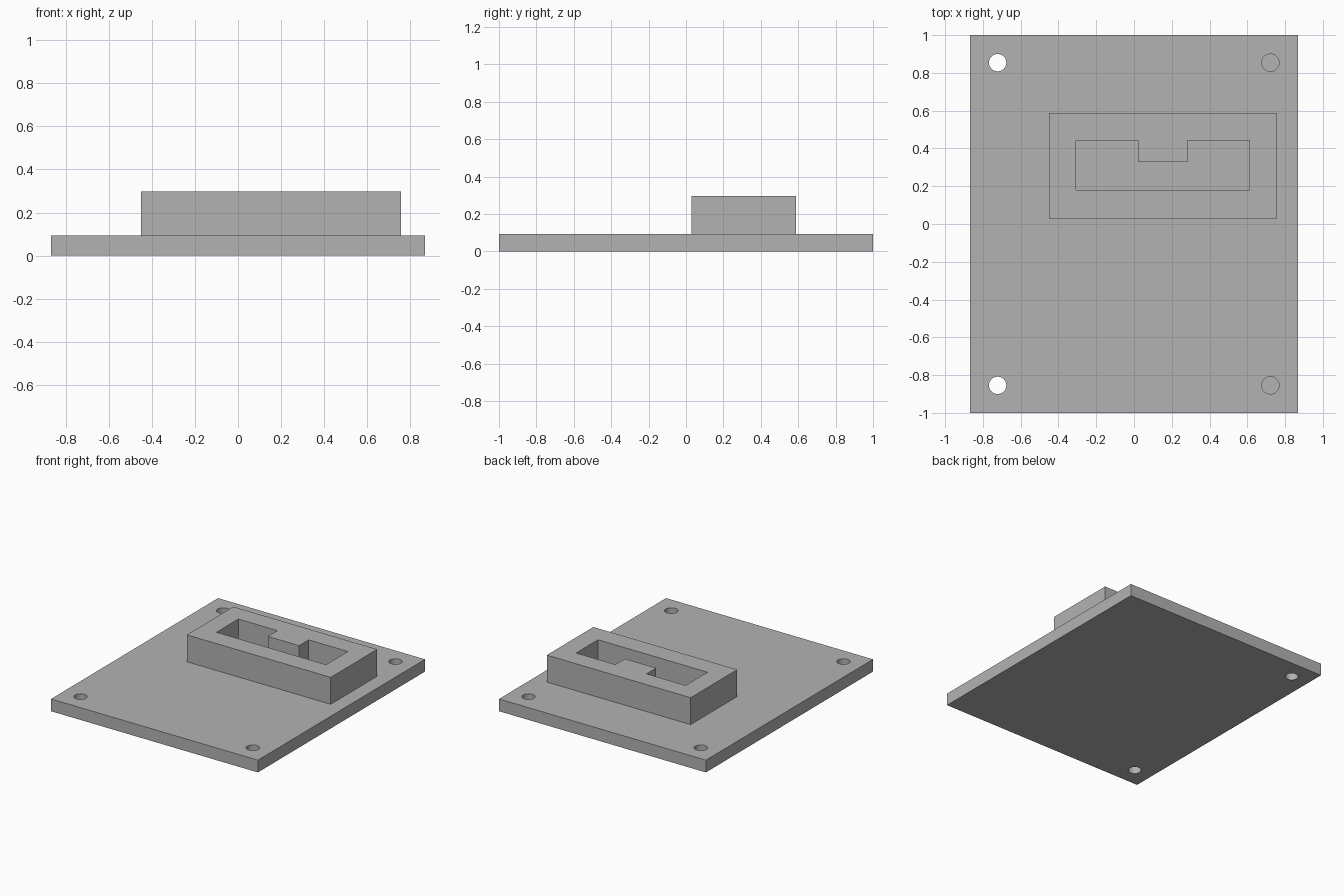
import bpy
import bmesh
from math import cos, sin, tau, radians

# Remove the default cube only
if "Cube" in bpy.data.objects:
    bpy.data.objects.remove(bpy.data.objects["Cube"], do_unlink=True)

# Single grey material
grey = bpy.data.materials.new("plain grey")
grey.use_nodes = True
colour = (0.45, 0.45, 0.45, 1)
grey.diffuse_color = colour
grey.node_tree.nodes["Principled BSDF"].inputs["Base Color"].default_value = colour


def prism(name, outline, z0, z1):
    """Extrude a counter-clockwise outline from z0 up to z1."""
    bm = bmesh.new()
    base = bm.faces.new([bm.verts.new((x, y, z0)) for x, y in outline])
    top = bmesh.ops.extrude_face_region(bm, geom=[base])["geom"]
    bmesh.ops.translate(bm, vec=(0, 0, z1 - z0),
                        verts=[g for g in top if isinstance(g, bmesh.types.BMVert)])
    bmesh.ops.recalc_face_normals(bm, faces=bm.faces)
    mesh = bpy.data.meshes.new(name)
    bm.to_mesh(mesh)
    bm.free()
    mesh.materials.append(grey)
    obj = bpy.data.objects.new(name, mesh)
    bpy.context.collection.objects.link(obj)
    return obj


def rectangle(x0, x1, y0, y1):
    return [(x0, y0), (x1, y0), (x1, y1), (x0, y1)]


def circle(cx, cy, r, sides=32):
    return [(cx + r * cos(tau * i / sides), cy + r * sin(tau * i / sides))
            for i in range(sides)]


def cut(target, cutter):
    """Subtract the cutter, then discard it."""
    mod = target.modifiers.new("cut", 'BOOLEAN')
    mod.operation = 'DIFFERENCE'
    mod.solver = 'EXACT'
    mod.object = cutter
    bpy.context.view_layer.objects.active = target
    bpy.ops.object.modifier_apply(modifier=mod.name)
    bpy.data.objects.remove(cutter, do_unlink=True)


PLATE_TOP = 0.093
BLOCK_TOP = 0.297

# Base plate: through holes on the -x side, blind holes on the +x side
plate = prism("base_plate", rectangle(-0.867, 0.867, -1, 1), 0, PLATE_TOP)
for side, floor in ((-1, -0.1), (1, 0.03)):
    for end in (-1, 1):
        hole = circle(side * 0.722, end * 0.854, 0.046)
        cut(plate, prism("hole_cutter", hole, floor, PLATE_TOP + 0.1))

# Raised block with a notched pocket open at the top
block = prism("socket_block", rectangle(-0.45, 0.756, 0.03, 0.587), PLATE_TOP, BLOCK_TOP)
pocket = [(-0.307, 0.181), (0.611, 0.181), (0.611, 0.443), (0.282, 0.443),
          (0.282, 0.328), (0.02, 0.328), (0.02, 0.443), (-0.307, 0.443)]
cut(block, prism("pocket_cutter", pocket, PLATE_TOP - 0.1, BLOCK_TOP + 0.1))

# Smooth hole walls, crisp edges
for obj in (plate, block):
    bpy.ops.object.select_all(action='DESELECT')
    obj.select_set(True)
    bpy.context.view_layer.objects.active = obj
    bpy.ops.object.shade_smooth_by_angle(angle=radians(30))
